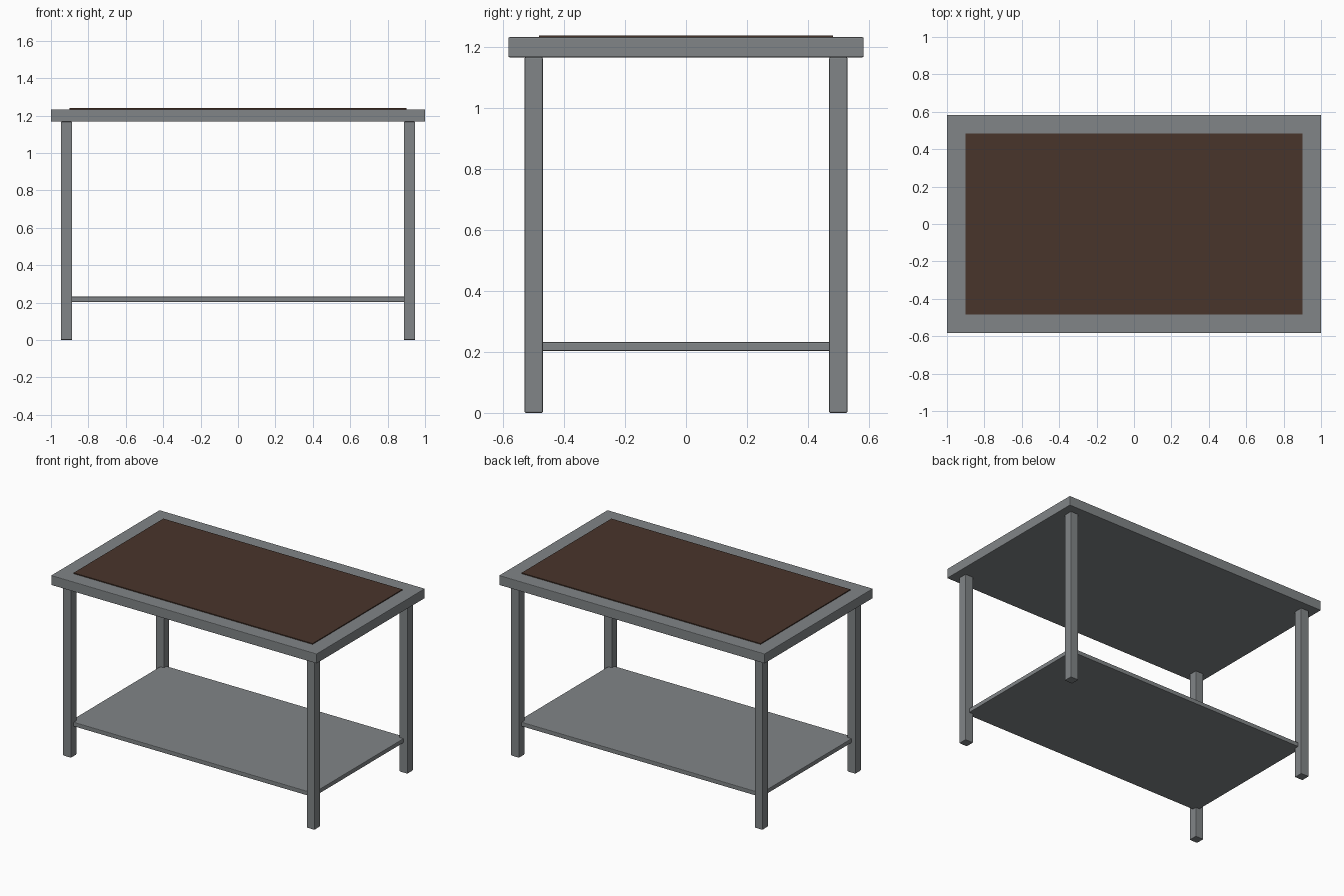
import bpy

if "Cube" in bpy.data.objects:
    bpy.data.objects.remove(bpy.data.objects["Cube"])


def material(name, rgb):
    m = bpy.data.materials.new(name)
    m.diffuse_color = (*rgb, 1)
    m.use_nodes = True
    m.node_tree.nodes["Principled BSDF"].inputs["Base Color"].default_value = m.diffuse_color
    return m


steel = material("steel", (0.22, 0.235, 0.245))
brown = material("brown_mat", (0.066, 0.035, 0.024))


def box(name, half_x, half_y, z0, z1, mat, x=0, y=0, bevel=0.004):
    bpy.ops.mesh.primitive_cube_add(size=2, location=(x, y, (z0 + z1) / 2))
    ob = bpy.context.object
    ob.name = name
    ob.scale = (half_x, half_y, (z1 - z0) / 2)
    bpy.ops.object.transform_apply(location=False, rotation=False, scale=True)
    ob.data.materials.append(mat)
    if bevel:
        mod = ob.modifiers.new("edge_bevel", 'BEVEL')
        mod.width = bevel
        mod.segments = 2
    return ob


# Table top, work mat and lower shelf
box("table_top", 1.0, 0.583, 1.167, 1.233, steel)
box("work_mat", 0.9, 0.483, 1.229, 1.239, brown, bevel=0)
box("lower_shelf", 0.917, 0.5, 0.203, 0.232, steel)

# Four square legs
for side, sx in (("left", -1), ("right", 1)):
    for end, sy in (("front", -1), ("back", 1)):
        box(f"{end}_{side}_leg", 0.03, 0.03, 0, 1.167, steel,
            x=sx * 0.917, y=sy * 0.5)
